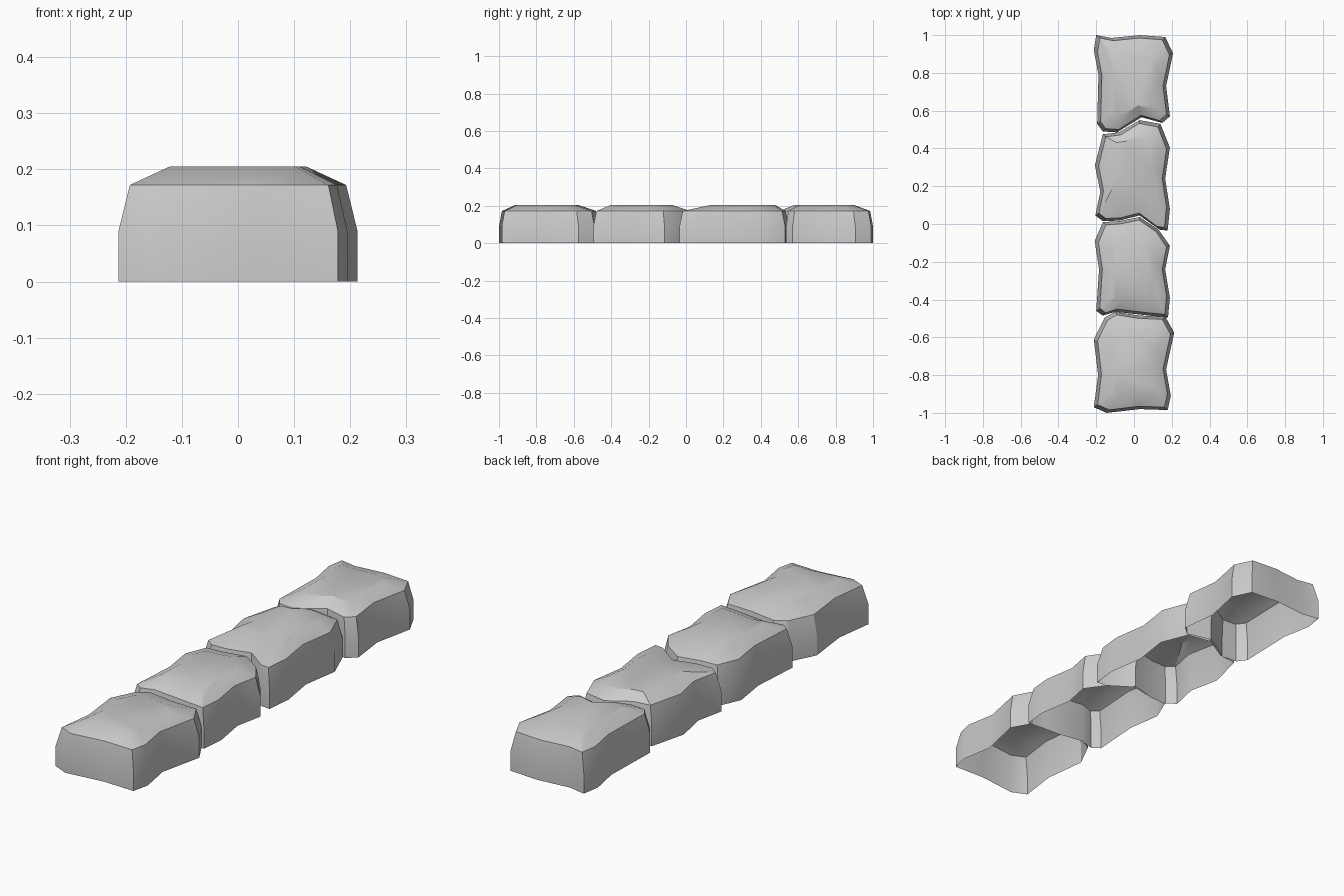
import bpy, bmesh, math

if "Cube" in bpy.data.objects:
    bpy.data.objects.remove(bpy.data.objects["Cube"])

# Outline of each paving stone (plan view) and the y range of its flat crown
STONES = [
    ([(-.155, -.495), (-.10, -.465), (.03, -.485), (.165, -.49), (.213, -.575), (.17, -.77), (.195, -.91),
      (.178, -.985), (.03, -.98), (-.145, -1.0), (-.213, -.97), (-.19, -.80), (-.213, -.61)], (-.91, -.58)),
    ([(-.165, .01), (-.08, .015), (.03, .037), (.13, -.03), (.19, -.115), (.165, -.24), (.19, -.39),
      (.18, -.495), (.08, -.485), (-.10, -.465), (-.165, -.485), (-.20, -.46), (-.185, -.24), (-.208, -.09)],
     (-.40, -.075)),
    ([(-.165, .475), (-.08, .485), (.03, .55), (.14, .53), (.19, .405), (.165, .24), (.19, .08), (.178, -.035),
      (.135, -.03), (.03, .045), (-.08, .018), (-.165, .015), (-.205, .045), (-.178, .17), (-.207, .31)],
     (.135, .475)),
    ([(-.20, 1.0), (-.12, .985), (.03, 1.0), (.165, .99), (.207, .905), (.17, .73), (.19, .57), (.15, .535),
      (.04, .565), (-.09, .485), (-.165, .49), (-.195, .53), (-.188, .79), (-.213, .92)], (.58, .895)),
]


def make_stone(name, outline, crown):
    ys = [p[1] for p in outline]
    y0, y1 = min(ys), max(ys)
    cy, h = (y0 + y1) / 2, (y1 - y0) / 2
    crown_cy, crown_s = sum(crown) / 2, (crown[1] - crown[0]) / (2 * h)
    # (z, x scale, y scale, y centre): foot, shoulder, rim, crown
    levels = [(0, 1, 1, cy), (.09, 1, 1, cy), (.172, .905, .94, cy), (.205, .57, crown_s, crown_cy)]
    bm = bmesh.new()
    rings = [[bm.verts.new((x * sx, c + (y - cy) * sy, z)) for x, y in outline]
             for z, sx, sy, c in levels]
    n = len(outline)
    for a, b in zip(rings, rings[1:]):
        for i in range(n):
            j = (i + 1) % n
            bm.faces.new((a[j], a[i], b[i], b[j]))
    # flat crown, bottom stays open
    bm.faces.new(rings[-1][::-1])
    bm.normal_update()
    me = bpy.data.meshes.new(name)
    bm.to_mesh(me)
    bm.free()
    ob = bpy.data.objects.new(name, me)
    bpy.context.collection.objects.link(ob)
    bpy.ops.object.select_all(action='DESELECT')
    ob.select_set(True)
    bpy.context.view_layer.objects.active = ob
    bpy.ops.object.shade_smooth_by_angle(angle=math.radians(32))


for k, (outline, crown) in enumerate(STONES, 1):
    make_stone(f"paving_stone_{k}", outline, crown)
